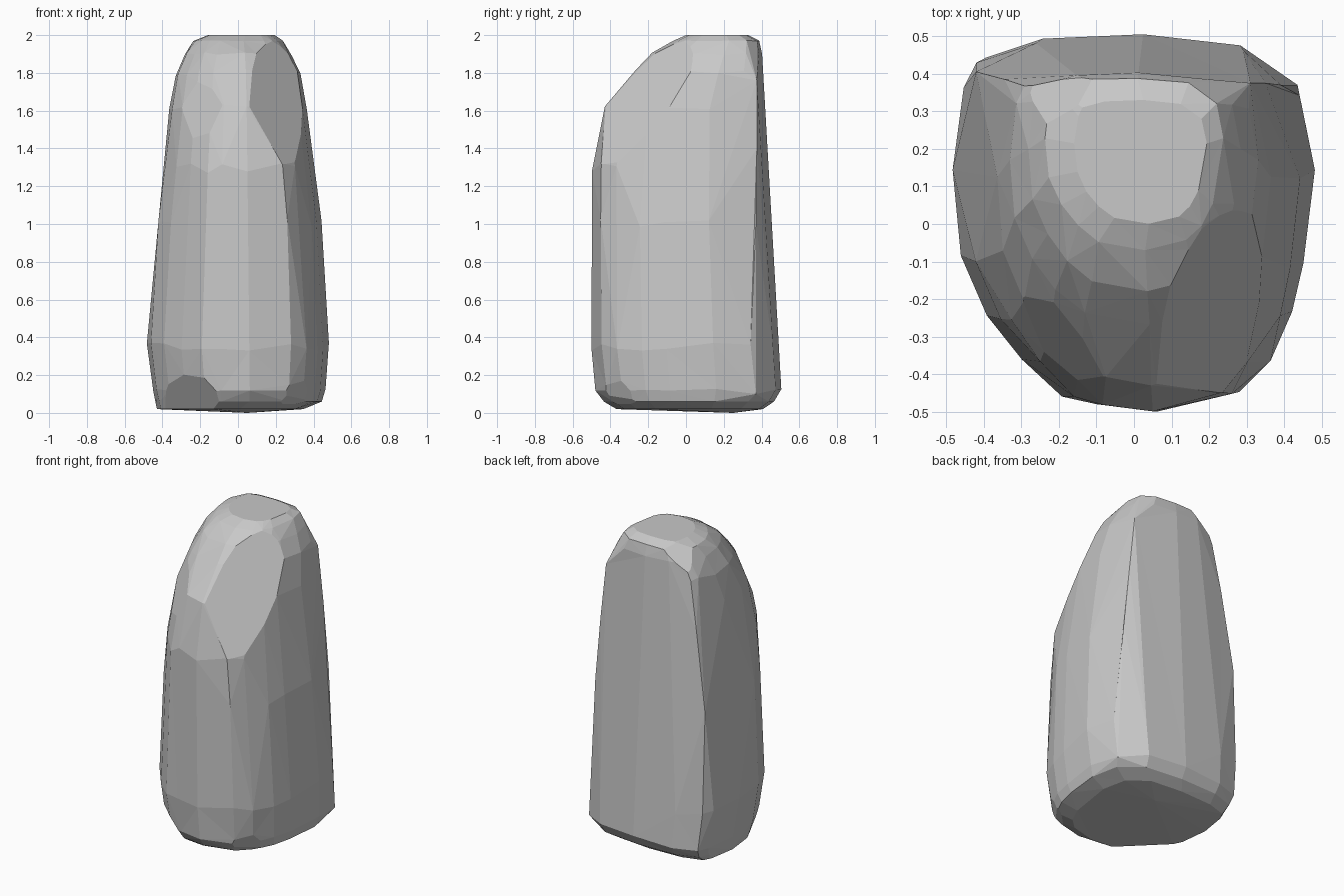
import bpy, bmesh, random
from mathutils import Vector

random.seed(4)
cube = bpy.data.objects.get("Cube")
if cube:
    bpy.data.objects.remove(cube, do_unlink=True)

# Stone colour
stone = bpy.data.materials.new("stone grey")
stone.use_nodes = True
grey = (0.58, 0.58, 0.58, 1)
stone.diffuse_color = grey
stone.node_tree.nodes["Principled BSDF"].inputs["Base Color"].default_value = grey

# Plan outline: flat back, rounded front
outline = [(-.42, .44), (-.26, .49), (.02, .5), (.29, .47), (.44, .35),
           (.48, .15), (.45, -.1), (.42, -.23), (.36, -.36), (.28, -.445),
           (.06, -.5), (-.1, -.48), (-.19, -.455), (-.3, -.36), (-.39, -.24),
           (-.46, -.08), (-.48, .15), (-.45, .37)]

# Height, left edge, right edge, front edge, back edge
levels = [(.02, -.43, .35, -.37, .41), (.06, -.44, .45, -.44, .47),
          (.12, -.455, .465, -.48, .505), (.35, -.485, .485, -.505, .495),
          (1.0, -.44, .445, -.505, .46), (1.3, -.405, .405, -.503, .445),
          (1.62, -.365, .365, -.43, .425), (1.8, -.335, .335, -.27, .41),
          (1.9, -.285, .285, -.18, .405), (1.97, -.24, .24, -.07, .39),
          (2.0, -.16, .195, -.0, .33)]

# Bulges along the two back corners, and the lowest point underneath
bulges = [(.435, .37, .1), (.39, .37, 1.0), (.35, .375, 1.4), (.31, .375, 1.76),
          (-.42, .405, 1.0), (-.345, .385, 1.5), (.05, .25, 0)]


def fit(value, low, high, half):
    return low + (value / half + 1) / 2 * (high - low)


# Stacked sections wrapped in a faceted shell
bm = bmesh.new()
for z, left, right, front, back in levels:
    rough = .03 if .1 < z < 1.99 else 0
    for x, y in outline:
        lift = random.uniform(-rough, rough) * min(1, z * 2, (2 - z) * 3)
        pull = random.uniform(.985, 1.0)
        bm.verts.new((fit(x * pull, left, right, .48),
                      fit(y * pull, front, back, .5), z + lift))
for point in bulges:
    bm.verts.new(point)
hull = bmesh.ops.convex_hull(bm, input=bm.verts)
loose = {g for g in hull["geom_interior"] + hull["geom_unused"]
         if isinstance(g, bmesh.types.BMVert)}
bmesh.ops.delete(bm, geom=list(loose), context="VERTS")


def chip(point, normal):
    """Slice off a corner and close the cut."""
    bmesh.ops.bisect_plane(bm, geom=bm.verts[:] + bm.edges[:] + bm.faces[:],
                           plane_co=Vector(point), plane_no=Vector(normal),
                           clear_outer=True)
    bmesh.ops.holes_fill(bm, edges=[e for e in bm.edges if e.is_boundary], sides=0)


# Worn lower front corners
chip((.37, -.35, .22), (.7, -.6, -.35))
chip((.31, -.31, .06), (.5, -.5, -.7))
chip((-.345, -.345, .27), (-.61, -.61, -.51))
# Facets on both sides of the leaning upper front
chip((.08, -.41, 1.61), (.69, -.57, .44))
chip((-.185, -.185, 1.85), (-.66, -.66, .35))
# Worn top back corner
chip((-.19, .345, 1.94), (-.53, .53, .66))

# Merge near-flat facets for broad planes
bmesh.ops.dissolve_limit(bm, angle_limit=.07, verts=bm.verts[:], edges=bm.edges[:])
bmesh.ops.triangulate(bm, faces=bm.faces[:])
bmesh.ops.recalc_face_normals(bm, faces=bm.faces[:])

mesh = bpy.data.meshes.new("standing_rock")
bm.to_mesh(mesh)
bm.free()
mesh.materials.append(stone)
rock = bpy.data.objects.new("standing_rock", mesh)
bpy.context.collection.objects.link(rock)
